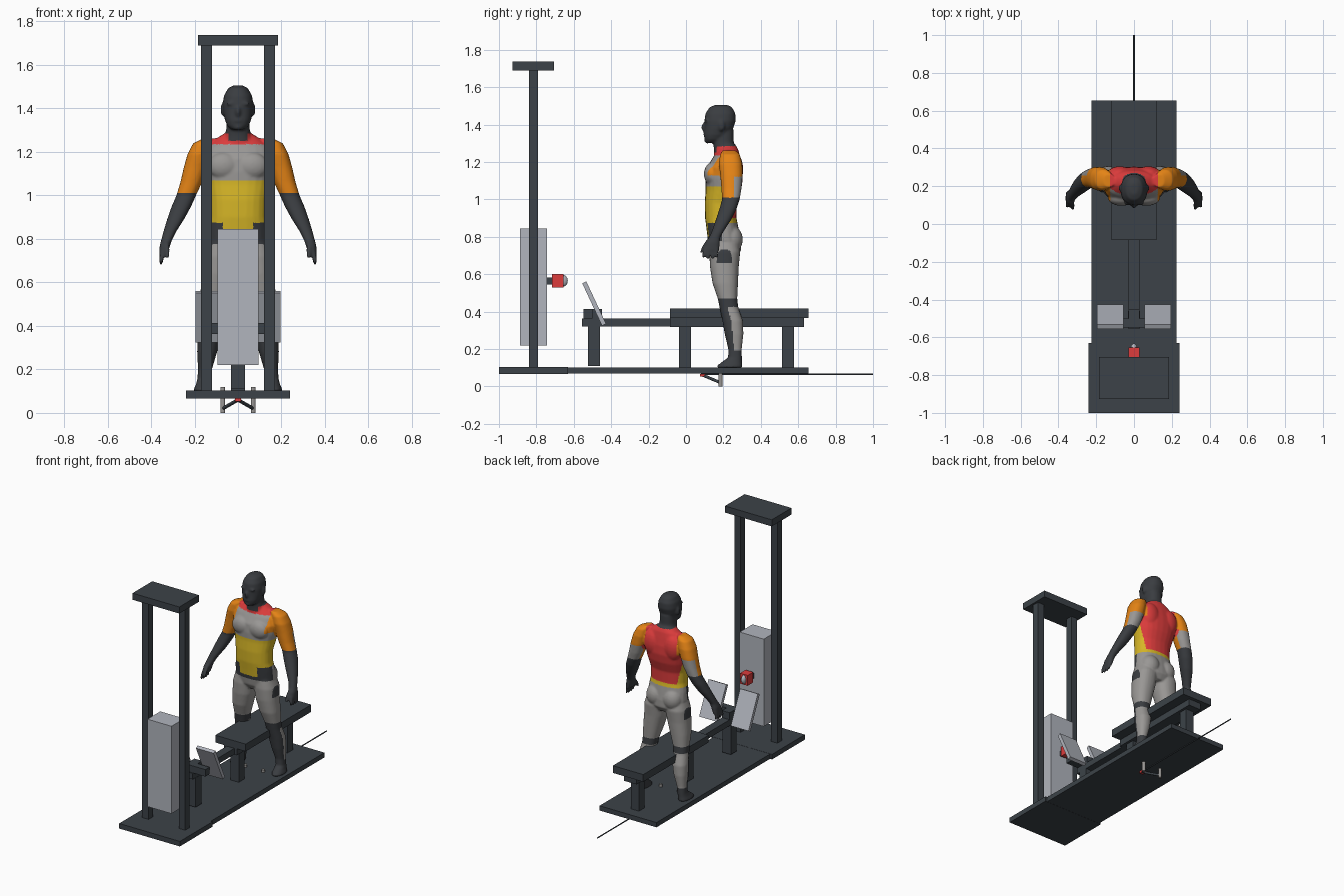
import bpy, bmesh
from math import cos, sin, pi, radians, copysign
from mathutils import Matrix, Vector

if "Cube" in bpy.data.objects:
    bpy.data.objects.remove(bpy.data.objects["Cube"])


def material(name, r, g, b):
    m = bpy.data.materials.new(name)
    m.use_nodes = True
    m.diffuse_color = (r, g, b, 1)
    m.node_tree.nodes["Principled BSDF"].inputs["Base Color"].default_value = (r, g, b, 1)
    return m


steel = material("dark steel", .045, .055, .065)
panel = material("light panel", .44, .46, .51)
red = material("red", .72, .045, .045)
skin = material("charcoal skin", .042, .046, .052)
grey = material("grey muscle", .32, .31, .30)
orange = material("orange muscle", .78, .23, .008)
yellow = material("yellow muscle", .68, .47, .02)


def finish(name, bm, mat, smooth=False):
    bmesh.ops.recalc_face_normals(bm, faces=bm.faces)
    me = bpy.data.meshes.new(name)
    bm.to_mesh(me)
    bm.free()
    if mat:
        me.materials.append(mat)
    if smooth:
        me.shade_smooth()
    ob = bpy.data.objects.new(name, me)
    bpy.context.scene.collection.objects.link(ob)
    return ob


def box(name, x, y, z, mat, tilt=0):
    """Box from (low, high) ranges, optionally tilted about the x axis."""
    bm = bmesh.new()
    mid = Vector([(a + b) / 2 for a, b in (x, y, z)])
    size = Matrix.Diagonal([b - a for a, b in (x, y, z)] + [1])
    bmesh.ops.create_cube(bm, size=1, matrix=Matrix.Translation(mid)
                          @ Matrix.Rotation(radians(tilt), 4, 'X') @ size)
    return finish(name, bm, mat)


def rod(name, a, b, radius, mat, sides=12):
    a, b = Vector(a), Vector(b)
    bm = bmesh.new()
    turn = (b - a).to_track_quat('Z', 'Y').to_matrix().to_4x4()
    bmesh.ops.create_cone(bm, cap_ends=True, segments=sides, radius1=radius, radius2=radius,
                          depth=(b - a).length, matrix=Matrix.Translation((a + b) / 2) @ turn)
    return finish(name, bm, mat)


def wide(half):
    return (-half, half)


# Floor plates, tower and weight stack
box("front_base", wide(.24), (-1, -.63), (.067, .103), steel)
box("rear_base", wide(.225), (-.63, .655), (.068, .102), steel)
box("tower_top", wide(.185), (-.927, -.705), (1.69, 1.737), steel)
box("weight_stack", wide(.095), (-.888, -.743), (.22, .845), panel)
for side, s in (("left", 1), ("right", -1)):
    box(side + "_post", sorted((s * .12, s * .17)), (-.84, -.79), (.1, 1.69), steel)

# Pulley on the stack
box("pulley_arm", wide(.018), (-.745, -.71), (.545, .582), steel)
box("pulley_housing", wide(.03), (-.717, -.654), (.528, .602), red)
bm = bmesh.new()
bmesh.ops.create_uvsphere(bm, u_segments=20, v_segments=12, radius=1,
                          matrix=Matrix.Translation((0, -.66, .565)) @ Matrix.Diagonal((.018, .028, .032, 1)))
finish("pulley_wheel", bm, panel, True)

# Bench, rail and legs
box("seat_pad", wide(.12), (-.085, .655), (.365, .417), steel)
box("front_rail", wide(.03), (-.555, -.08), (.32, .363), steel)
box("pad_rail", wide(.05), (-.085, .63), (.318, .365), steel)
for name, y, low in (("front_leg", -.4925, .11), ("middle_leg", -.005, .1), ("rear_leg", .545, .1)):
    box(name, wide(.032), (y - .032, y + .032), (low, .32), steel)

# Footrests
box("footrest_bar", wide(.125), (-.548, -.5), (.363, .413), steel)
box("footrest_stop", wide(.03), (-.51, -.45), (.363, .413), steel)
for side, s in (("left", 1), ("right", -1)):
    box(side + "_footrest", sorted((s * .055, s * .195)), (-.503, -.479), (.318, .568), panel, 25)

# Cable and handle
rod("cable", (0, .08, .064), (0, 1, .064), .004, steel, 8)
box("handle_hub", wide(.014), (.075, .105), (.053, .067), red)
for side, s in (("left", 1), ("right", -1)):
    rod(side + "_handle_strut", (0, .09, .06), (s * .07, .185, .02), .008, steel)
    rod(side + "_handle_grip", (s * .07, .185, 0), (s * .07, .185, .12), .011, grey)

# Figure: stacked rings (x, y, z, half width, half depth) merged into one skin
body = bmesh.new()


def tube(rings, s=1, sides=24, power=.88):
    loops = []
    for x, y, z, rx, ry in rings:
        loop = []
        for i in range(sides):
            c, n = cos(2 * pi * i / sides), sin(2 * pi * i / sides)
            loop.append(body.verts.new((s * x + rx * copysign(abs(c) ** power, c),
                                        y + ry * copysign(abs(n) ** power, n), z)))
        loops.append(loop)
    for a, b in zip(loops, loops[1:]):
        for i in range(sides):
            j = (i + 1) % sides
            body.faces.new((a[i], a[j], b[j], b[i]))
    body.faces.new(loops[0])
    body.faces.new(loops[-1])


def blob(x, y, z, rx, ry, rz):
    bmesh.ops.create_uvsphere(body, u_segments=20, v_segments=12, radius=1,
                              matrix=Matrix.Translation((x, y, z)) @ Matrix.Diagonal((rx, ry, rz, 1)))


head = [(0, .188, 1.506, .02, .03), (0, .186, 1.493, .045, .06), (0, .184, 1.46, .064, .08),
        (0, .182, 1.42, .071, .084), (0, .175, 1.38, .068, .077), (0, .16, 1.345, .06, .064),
        (0, .15, 1.32, .049, .05), (0, .142, 1.303, .03, .036)]
neck = [(0, .2, 1.37, .052, .055), (0, .2, 1.31, .053, .055), (0, .207, 1.27, .06, .058),
        (0, .21, 1.23, .07, .06)]
torso = [(0, .222, 1.29, .055, .045), (0, .226, 1.262, .1, .055), (0, .216, 1.22, .15, .075),
         (0, .206, 1.17, .163, .095), (0, .204, 1.11, .158, .1), (0, .2, 1.05, .146, .095),
         (0, .186, .98, .132, .086), (0, .186, .9, .13, .084), (0, .196, .84, .14, .086),
         (0, .205, .78, .145, .088), (0, .21, .73, .13, .085), (0, .21, .69, .08, .06)]
arm = [(.13, .23, 1.262, .03, .035), (.16, .235, 1.24, .046, .053), (.178, .238, 1.19, .054, .063),
       (.195, .243, 1.13, .054, .06), (.215, .243, 1.06, .05, .054), (.238, .24, 1, .045, .047),
       (.26, .225, .95, .045, .046), (.287, .2, .89, .039, .041), (.315, .17, .83, .029, .032),
       (.328, .152, .795, .025, .03), (.336, .143, .77, .024, .038), (.345, .135, .725, .018, .042)]
leg = [(.072, .2, .82, .055, .065), (.082, .207, .72, .078, .083), (.09, .205, .64, .076, .077),
       (.106, .21, .55, .067, .068), (.118, .222, .47, .054, .052), (.124, .23, .42, .05, .05),
       (.134, .25, .35, .052, .055), (.142, .257, .28, .046, .05), (.152, .262, .2, .032, .036),
       (.157, .262, .155, .03, .037), (.16, .245, .13, .034, .054), (.164, .234, .112, .038, .066),
       (.165, .234, .1, .038, .067)]
for rings in (head, neck, torso):
    tube(rings)
blob(0, .1, 1.385, .012, .018, .026)       # nose
blob(0, .105, 1.345, .024, .012, .012)     # lips
blob(0, .115, 1.315, .022, .018, .016)     # chin
for s in (1, -1):
    tube(arm, s)
    tube(leg, s)
    blob(s * .071, .19, 1.395, .009, .018, .03)     # ear
    blob(s * .028, .11, 1.422, .026, .012, .01)     # brow
    blob(s * .066, .138, 1.135, .072, .042, .062)   # chest
    blob(s * .065, .242, .785, .068, .062, .075)    # buttock
    blob(s * .075, .26, 1.16, .07, .046, .09)       # shoulder blade
    for k in range(4):                              # fingers
        y, low = .105 + .021 * k, .688 - .006 * (k in (1, 2))
        tube([(.345, y, .745, .011, .011), (.352, y - .008, .71, .011, .01),
              (.354, y - .012 + .004 * k, low, .008, .008)], s, 10, 1)
    tube([(.33, .125, .785, .013, .014), (.325, .098, .75, .012, .012),
          (.325, .082, .715, .009, .009)], s, 10, 1)

figure = finish("figure", body, None)
remesh = figure.modifiers.new("merge", 'REMESH')
remesh.mode = 'VOXEL'
remesh.voxel_size = .0065
relax = figure.modifiers.new("relax", 'SMOOTH')
relax.factor = .5
relax.iterations = 4
view = bpy.context.evaluated_depsgraph_get()
merged = bpy.data.meshes.new_from_object(figure.evaluated_get(view))
figure.modifiers.clear()
figure.data = merged
merged.materials.clear()
palette = [skin, grey, red, orange, yellow]
for m in palette:
    merged.materials.append(m)
merged.shade_smooth()


def muscle(c, n):
    """Colour of a skin face from its place and direction."""
    x, y, z = abs(c.x), c.y, c.z
    if z > 1.285 or (x < .045 and z > 1.25 and y < .23):
        return skin                                   # head and neck
    if z > .66 and x > .155 - .03 * (z > 1.13):       # arms
        if z < 1.01:
            return skin
        return grey if y > .255 and z < 1.12 else orange
    if z > .9 and y > .235 + .12 * max(0, .98 - z):
        return red                                    # back
    if z > 1.235:
        return red
    if z > 1.07:
        return grey                                   # chest
    if z > .875 or (z > .8 and x < .07 and y < .17):
        return yellow                                 # abdomen
    if z > .775 and y < .19:
        return skin                                   # groin
    if z > .47:
        return grey                                   # thighs
    if z > .425 or z < .19:
        return skin                                   # knees and feet
    return skin if n.y < -.1 else grey                # shins and calves


for p in merged.polygons:
    p.material_index = palette.index(muscle(p.center, p.normal))
